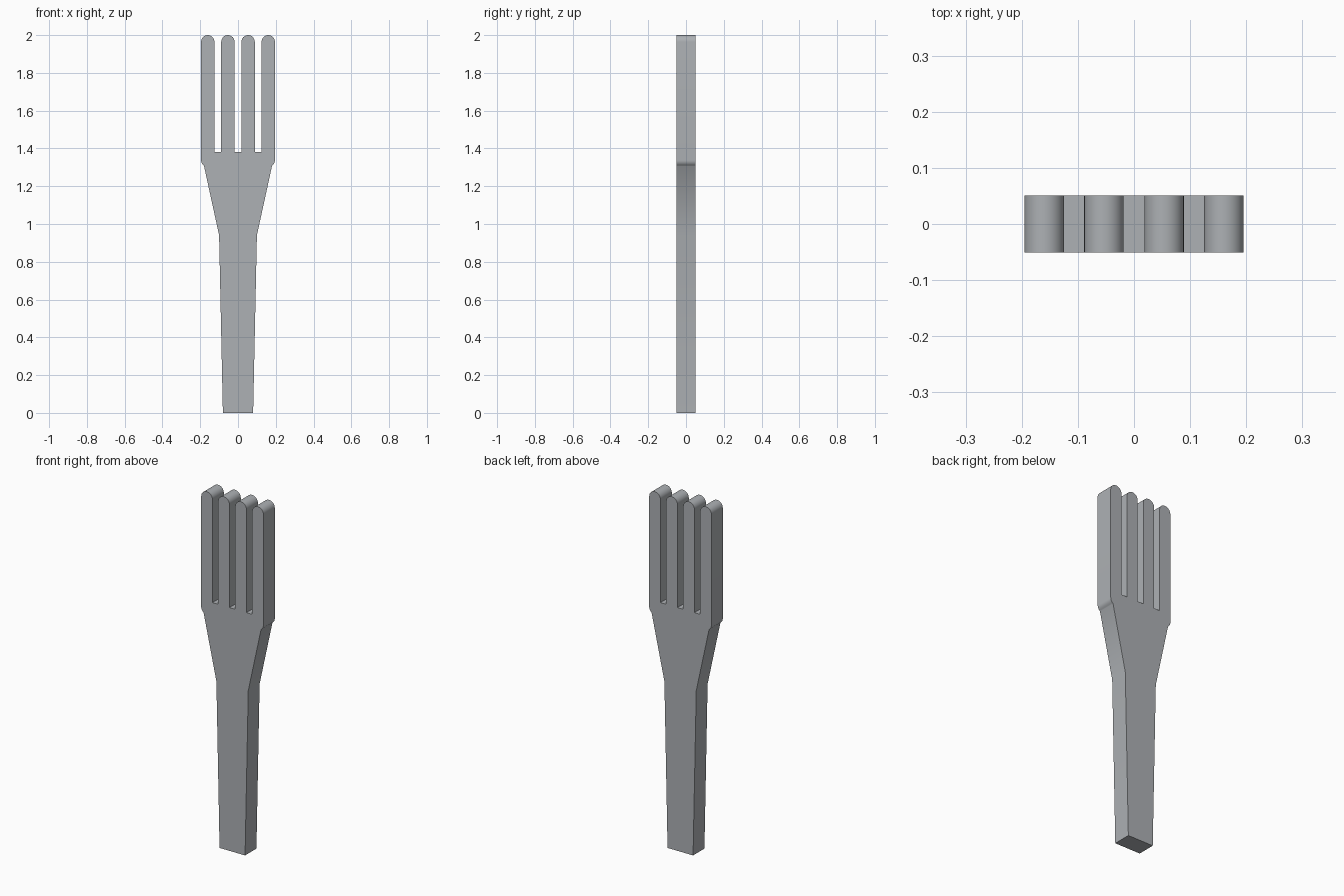
import bpy, bmesh, math

if "Cube" in bpy.data.objects:
    bpy.data.objects.remove(bpy.data.objects["Cube"])

HALF_DEPTH = 0.051
TINE_R = 0.0352
TINE_X = (0.16, 0.0535)      # right-hand tine centres, outer to inner
SLOT_Z = 1.38
TOP_Z = 2.0 - TINE_R


def arc(cx, cz, r, start, end, steps):
    """Points along an arc, angles in degrees."""
    return [(cx + r * math.cos(math.radians(start + (end - start) * i / steps)),
             cz + r * math.sin(math.radians(start + (end - start) * i / steps)))
            for i in range(steps + 1)]


# Right half of the outline: handle, flared neck, rounded shoulder
half = [(0.08, 0.0), (0.1, 0.94), (0.18, 1.307)]
half += arc(0.16, 1.337, TINE_R, -50, 0, 6)

# Round-ended tines with square-bottomed slots between them
for i, x in enumerate(TINE_X):
    if i:
        half.append((x + TINE_R, SLOT_Z))
    half += arc(x, TOP_Z, TINE_R, 0, 180, 20)
    half.append((x - TINE_R, SLOT_Z))

# Mirror the half outline and extrude it through the depth
outline = half + [(-x, z) for x, z in reversed(half)]
bm = bmesh.new()
face = bm.faces.new([bm.verts.new((x, -HALF_DEPTH, z)) for x, z in outline])
extruded = bmesh.ops.extrude_face_region(bm, geom=[face])
bmesh.ops.translate(bm, vec=(0, 2 * HALF_DEPTH, 0),
                    verts=[g for g in extruded["geom"] if isinstance(g, bmesh.types.BMVert)])
bmesh.ops.recalc_face_normals(bm, faces=bm.faces)
# Triangulate the flat outline faces cleanly
bmesh.ops.triangulate(bm, faces=[f for f in bm.faces if len(f.verts) > 4])

mesh = bpy.data.meshes.new("fork")
bm.to_mesh(mesh)
bm.free()
fork = bpy.data.objects.new("fork", mesh)
bpy.context.collection.objects.link(fork)

# Single grey colour
grey = bpy.data.materials.new("grey metal")
grey.diffuse_color = (0.42, 0.44, 0.46, 1)
grey.use_nodes = True
grey.node_tree.nodes["Principled BSDF"].inputs["Base Color"].default_value = grey.diffuse_color
mesh.materials.append(grey)

# Smooth the rounded ends, keep the edges sharp
bpy.context.view_layer.objects.active = fork
fork.select_set(True)
bpy.ops.object.shade_smooth_by_angle(angle=math.radians(30))
